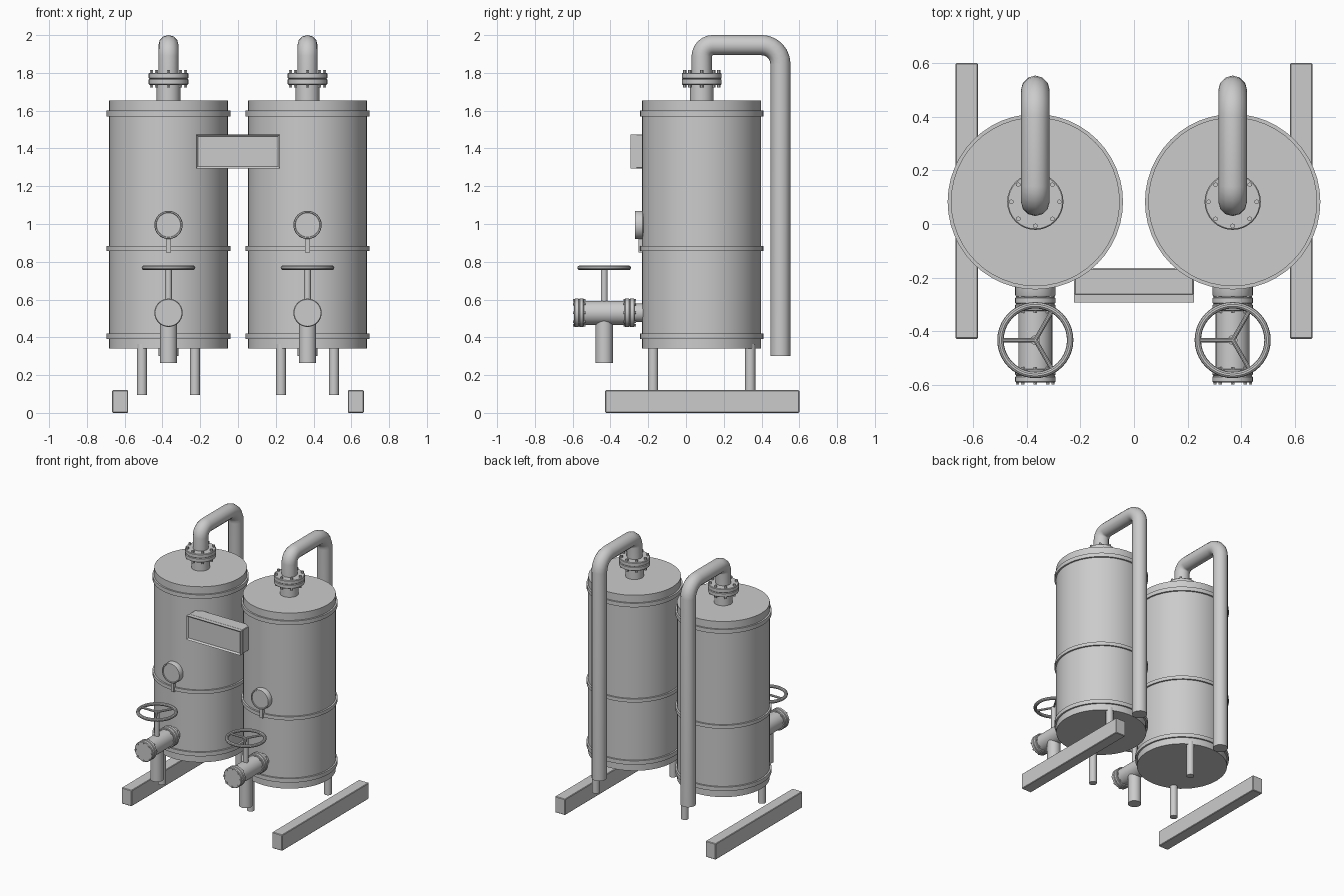
import bpy, bmesh, math
from mathutils import Vector, Matrix

if "Cube" in bpy.data.objects:
    bpy.data.objects.remove(bpy.data.objects["Cube"])

grey = bpy.data.materials.new("plain grey")
grey.diffuse_color = (0.6, 0.6, 0.6, 1)
grey.use_nodes = True
grey.node_tree.nodes["Principled BSDF"].inputs["Base Color"].default_value = grey.diffuse_color


def finish(ob, smooth=True):
    ob.data.materials.append(grey)
    if smooth:
        bpy.ops.object.select_all(action='DESELECT')
        ob.select_set(True)
        bpy.context.view_layer.objects.active = ob
        bpy.ops.object.shade_smooth_by_angle(angle=math.radians(35))
    return ob


def from_bmesh(name, bm, smooth=True):
    bmesh.ops.recalc_face_normals(bm, faces=bm.faces)
    me = bpy.data.meshes.new(name)
    bm.to_mesh(me)
    bm.free()
    ob = bpy.data.objects.new(name, me)
    bpy.context.collection.objects.link(ob)
    return finish(ob, smooth)


def lathe(name, profile, loc, axis='Z', sides=32, smooth=True):
    """Closed (radius, height) outline spun about z, or about -y for axis 'Y'."""
    bm = bmesh.new()
    verts = [bm.verts.new((r, 0, h)) for r, h in profile]
    edges = [bm.edges.new(p) for p in zip(verts, verts[1:])]
    bmesh.ops.spin(bm, geom=verts + edges, cent=(0, 0, 0), axis=(0, 0, 1),
                   angle=math.tau, steps=sides, use_duplicate=False)
    bmesh.ops.remove_doubles(bm, verts=bm.verts, dist=1e-5)
    m = Matrix.Translation(loc)
    if axis == 'Y':
        m = m @ Matrix.Rotation(math.pi / 2, 4, 'X')
    bm.transform(m)
    return from_bmesh(name, bm, smooth)


def rod(name, r, a, b, loc, axis='Z', sides=24):
    return lathe(name, [(0, a), (r, a), (r, b), (0, b)], loc, axis, sides)


def box(name, lo, hi, bevel=0.004):
    bm = bmesh.new()
    bmesh.ops.create_cube(bm, size=1)
    lo, hi = Vector(lo), Vector(hi)
    for v in bm.verts:
        v.co = (lo + hi) / 2 + v.co * (hi - lo)
    if bevel:
        bmesh.ops.bevel(bm, geom=bm.edges[:], offset=bevel, segments=1, affect='EDGES')
    return from_bmesh(name, bm, False)


def bolts(name, ring, a, b, loc, axis='Z', r=0.009):
    """Eight hexagonal bolts around a flange."""
    bm = bmesh.new()
    for i in range(8):
        t = i * math.tau / 8
        m = Matrix.Translation((ring * math.cos(t), ring * math.sin(t), (a + b) / 2))
        bmesh.ops.create_cone(bm, cap_ends=True, segments=6, radius1=r, radius2=r,
                              depth=b - a, matrix=m)
    m = Matrix.Translation(loc)
    if axis == 'Y':
        m = m @ Matrix.Rotation(math.pi / 2, 4, 'X')
    bm.transform(m)
    return from_bmesh(name, bm, False)


def flange(name, r, a, b, loc, axis='Z', ring=0.09, over=0.015, bolt=0.009):
    """Two mating discs with a fine seam, plus bolts through both."""
    m, c = (a + b) / 2, 0.004
    lathe(name, [(0, a), (r - c, a), (r, a + c), (r, m - c), (r - c, m), (r, m + c),
                 (r, b - c), (r - c, b), (0, b)], loc, axis, 32)
    bolts(name + "_bolts", ring, a - over, b + over, loc, axis, bolt)


def arc(cy, cz, r, start, end, steps=6):
    return [(cy + r * math.cos(math.radians(start + (end - start) * i / steps)),
             cz + r * math.sin(math.radians(start + (end - start) * i / steps)))
            for i in range(steps + 1)]


def tube(name, path, radius, loc):
    """Round pipe swept along a (y, z) path."""
    cu = bpy.data.curves.new(name, 'CURVE')
    cu.dimensions = '3D'
    cu.bevel_depth, cu.bevel_resolution, cu.use_fill_caps = radius, 4, True
    sp = cu.splines.new('POLY')
    sp.points.add(len(path) - 1)
    for p, (y, z) in zip(sp.points, path):
        p.co = (0, y, z, 1)
    ob = bpy.data.objects.new(name, cu)
    ob.location = loc
    bpy.context.collection.objects.link(ob)
    bpy.ops.object.select_all(action='DESELECT')
    ob.select_set(True)
    bpy.context.view_layer.objects.active = ob
    bpy.ops.object.convert(target='MESH')
    return finish(bpy.context.object)


CY = 0.083
for side, cx in (("left", -0.368), ("right", 0.368)):
    n = side + "_"
    base = (cx, CY, 0)

    # tank body and its three bands
    rod(n + "tank", 0.315, 0.34, 1.655, base, sides=48)
    for label, a, b in (("lower", 0.39, 0.42), ("middle", 0.857, 0.883), ("upper", 1.57, 1.60)):
        lathe(n + label + "_band", [(0.31, a), (0.327, a), (0.327, b), (0.31, b), (0.31, a)],
              base, sides=48)

    # two legs, diagonally opposite
    for label, s in (("front", -1), ("back", 1)):
        rod(n + label + "_leg", 0.027, 0.095, 0.365, (cx + s * 0.14, CY + s * 0.257, 0), sides=16)

    # outlet neck, flange and the pipe down the back
    rod(n + "neck", 0.063, 1.65, 1.74, base)
    flange(n + "top_flange", 0.105, 1.737, 1.80, base)
    path = ([(CY, 1.78)] + arc(CY + 0.06, 1.887, 0.06, 180, 90)
            + arc(0.4, 1.847, 0.1, 90, 0) + [(0.5, 0.30)])
    tube(n + "outlet_pipe", path, 0.0535, (cx, 0, 0))

    # pressure gauge with raised rim
    lathe(n + "gauge", [(0, 0.225), (0.07, 0.225), (0.075, 0.23), (0.075, 0.265), (0.072, 0.271),
                        (0.066, 0.271), (0.064, 0.266), (0, 0.266)], (cx, 0, 0.995), 'Y')
    box(n + "gauge_stem", (cx - 0.012, -0.252, 0.85), (cx + 0.012, -0.225, 0.935), 0)

    # inlet valve: body along y, flanges, drain pipe, stem
    valve = (cx, 0, 0.53)
    rod(n + "inlet_pipe", 0.048, 0.2, 0.28, valve, 'Y')
    rod(n + "valve_body", 0.0635, 0.28, 0.58, valve, 'Y', 32)
    flange(n + "valve_inner_flange", 0.075, 0.272, 0.325, valve, 'Y', 0.066, 0.007, 0.007)
    flange(n + "valve_end_flange", 0.075, 0.54, 0.592, valve, 'Y', 0.066, 0.007, 0.007)
    rod(n + "drain_pipe", 0.046, 0.265, 0.53, (cx, -0.433, 0))
    rod(n + "valve_stem", 0.018, 0.53, 0.77, (cx, -0.433, 0), sides=16)

    # handwheel: rim and three spokes
    ring = [(0.13 + 0.012 * math.cos(i * math.tau / 10), 0.012 * math.sin(i * math.tau / 10))
            for i in range(11)]
    lathe(n + "handwheel_rim", ring, (cx, -0.433, 0.768), sides=40)
    bm = bmesh.new()
    for deg in (60, 180, 300):
        m = (Matrix.Translation((cx, -0.433, 0.768)) @ Matrix.Rotation(math.radians(deg), 4, 'Z')
             @ Matrix.Translation((0.065, 0, 0)) @ Matrix.Rotation(math.pi / 2, 4, 'Y'))
        bmesh.ops.create_cone(bm, cap_ends=True, segments=10, radius1=0.008, radius2=0.008,
                              depth=0.13, matrix=m)
    from_bmesh(n + "handwheel_spokes", bm)

    # skid beam on the ground
    bx = math.copysign(0.624, cx)
    box(n + "skid_beam", (bx - 0.042, -0.428, 0), (bx + 0.042, 0.6, 0.12))

# control box between the tanks, with a framed recessed front
box("control_box", (-0.223, -0.265, 1.295), (0.223, -0.165, 1.475))
bm = bmesh.new()
bmesh.ops.create_cube(bm, size=1)
for v in bm.verts:
    v.co = Vector((v.co.x * 0.446, -0.278 + v.co.y * 0.03, 1.385 + v.co.z * 0.18))
bm.normal_update()
front = [f for f in bm.faces if f.normal.y < -0.9]
bmesh.ops.inset_region(bm, faces=front, thickness=0.015)
bmesh.ops.translate(bm, verts=front[0].verts[:], vec=(0, 0.012, 0))
from_bmesh("control_box_frame", bm, False)
